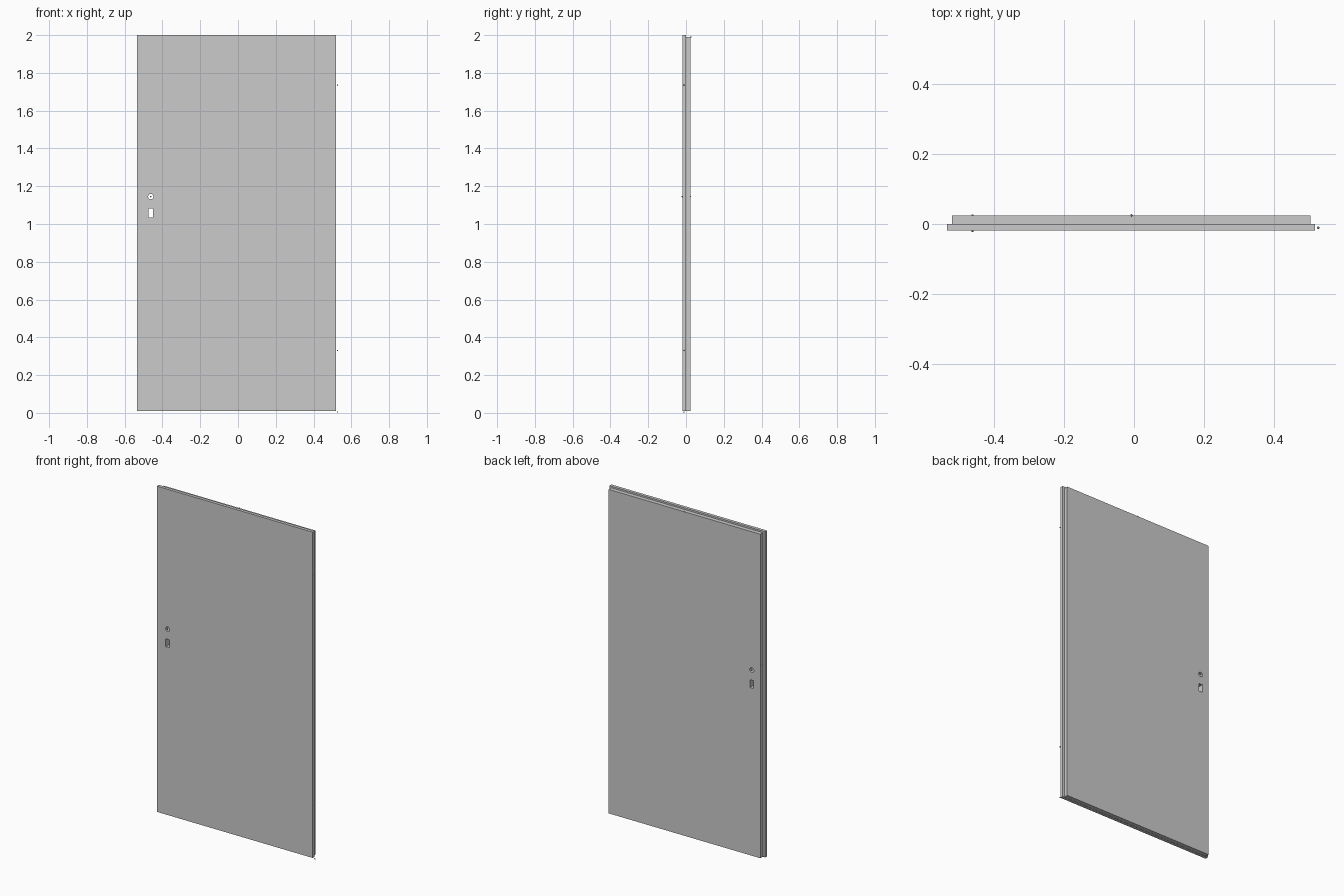
import bpy, bmesh, math

if "Cube" in bpy.data.objects:
    bpy.data.objects.remove(bpy.data.objects["Cube"])


def finish(bm, name):
    bmesh.ops.recalc_face_normals(bm, faces=bm.faces)
    mesh = bpy.data.meshes.new(name)
    bm.to_mesh(mesh)
    bm.free()
    obj = bpy.data.objects.new(name, mesh)
    bpy.context.collection.objects.link(obj)
    return obj


def loft(name, rings):
    """Stack rectangles (x0, x1, z0, z1, y) into a closed solid."""
    bm = bmesh.new()
    loops = [[bm.verts.new((x, y, z)) for x, z in
              ((x0, z0), (x1, z0), (x1, z1), (x0, z1))]
             for x0, x1, z0, z1, y in rings]
    for a, b in zip(loops, loops[1:]):
        for i in range(4):
            j = (i + 1) % 4
            bm.faces.new((a[i], a[j], b[j], b[i]))
    bm.faces.new(loops[0])
    bm.faces.new(loops[-1])
    return finish(bm, name)


def box(name, x0, x1, y0, y1, z0, z1):
    return loft(name, [(x0, x1, z0, z1, y0), (x0, x1, z0, z1, y1)])


def cut(obj, cutter):
    mod = obj.modifiers.new("cut", 'BOOLEAN')
    mod.operation = 'DIFFERENCE'
    mod.solver = 'EXACT'
    mod.object = cutter
    bpy.context.view_layer.objects.active = obj
    bpy.ops.object.modifier_apply(modifier=mod.name)
    bpy.data.objects.remove(cutter)


# Door leaf: wide front skin stepping in to a narrower rear slab
door = loft("door_leaf", [
    (-0.535, 0.518, 0.010, 2.000, -0.019),
    (-0.535, 0.518, 0.010, 2.000, 0.000),
    (-0.520, 0.505, 0.011, 1.990, 0.000),
    (-0.520, 0.505, 0.011, 1.990, 0.025),
])

# Round handle hole
LOCK_X, HANDLE_Z = -0.462, 1.145
bpy.ops.mesh.primitive_cylinder_add(
    vertices=24, radius=0.014, depth=0.2,
    location=(LOCK_X, 0, HANDLE_Z), rotation=(math.pi / 2, 0, 0))
hole = bpy.context.object
hole.hide_render = True
cut(door, hole)

# Rectangular cylinder slot
slot = box("slot_cutter", LOCK_X - 0.013, LOCK_X + 0.013, -0.1, 0.1, 1.035, 1.083)
slot.hide_render = True
cut(door, slot)

# Lock face plate on the closing edge
box("lock_plate", -0.521, -0.519, 0.005, 0.020, 1.015, 1.190)

# Tiny pivot markers: hinges, handle sides and closer
for name, pos in {
    "hinge_pin_top": (0.527, -0.011, 1.735),
    "hinge_pin_lower": (0.527, -0.011, 0.330),
    "hinge_pin_bottom": (0.527, -0.011, 0.004),
    "handle_pivot_front": (LOCK_X, -0.020, HANDLE_Z),
    "handle_pivot_back": (LOCK_X, 0.024, HANDLE_Z),
    "closer_pivot": (-0.007, 0.025, 1.990),
}.items():
    bm = bmesh.new()
    bmesh.ops.create_icosphere(bm, subdivisions=1, radius=0.004)
    finish(bm, name).location = pos
